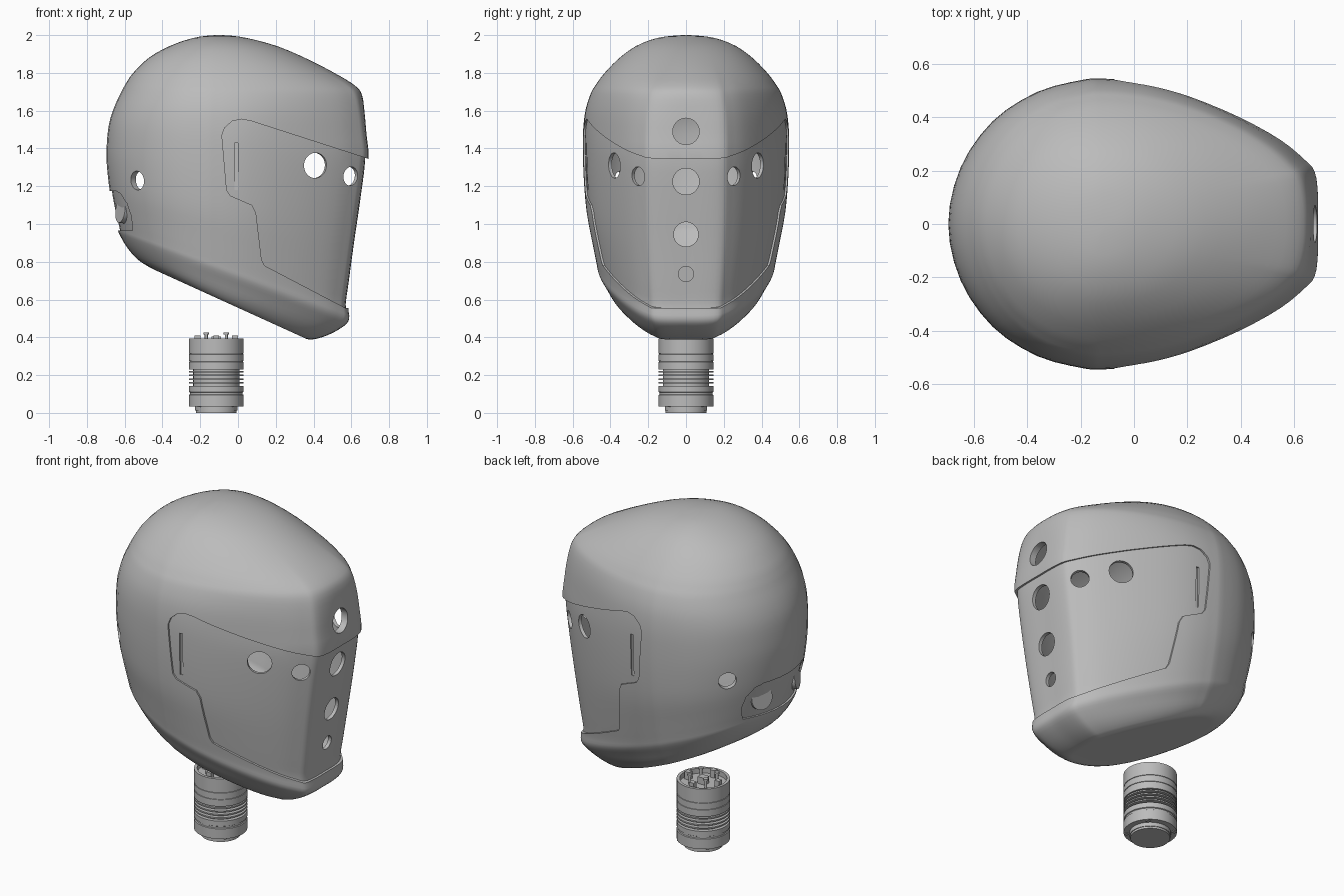
import bpy, bmesh, math
from mathutils import Vector, Matrix

cube = bpy.data.objects.get("Cube")
if cube:
    bpy.data.objects.remove(cube)

grey = bpy.data.materials.new("plain grey")
grey.use_nodes = True
COLOUR = (0.5, 0.5, 0.5, 1)
grey.diffuse_color = COLOUR
grey.node_tree.nodes["Principled BSDF"].inputs["Base Color"].default_value = COLOUR


def finish(name, bm):
    bmesh.ops.recalc_face_normals(bm, faces=bm.faces)
    mesh = bpy.data.meshes.new(name)
    bm.to_mesh(mesh)
    bm.free()
    mesh.materials.append(grey)
    ob = bpy.data.objects.new(name, mesh)
    bpy.context.collection.objects.link(ob)
    return ob


def activate(ob):
    bpy.ops.object.select_all(action='DESELECT')
    ob.select_set(True)
    bpy.context.view_layer.objects.active = ob


def smooth(ob, angle=35):
    activate(ob)
    bpy.ops.object.shade_smooth_by_angle(angle=math.radians(angle))


def cut(ob, cutter):
    mod = ob.modifiers.new("cut", 'BOOLEAN')
    mod.operation, mod.solver, mod.object = 'DIFFERENCE', 'EXACT', cutter
    activate(ob)
    bpy.ops.object.modifier_apply(modifier=mod.name)
    bpy.data.objects.remove(cutter)


def catmull(rows, steps):
    """Smooth curve through rows, whose first and last are only handles."""
    out = []
    for a, b, c, d in zip(rows, rows[1:], rows[2:], rows[3:]):
        for i in range(steps):
            t = i / steps
            out.append([q + t / 2 * (r - p + t * (2*p - 5*q + 4*r - s + t * (3*(q - r) + s - p)))
                        for p, q, r, s in zip(a, b, c, d)])
    return out + [list(rows[-2])]


# Half outline of the head seen from above: back, widest point, flat face
half = [(-1, 0), (-.92, .39), (-.71, .71), (-.42, .91), (-.12, .993), (0, 1), (.12, .988), (.25, .953),
        (.42, .875), (.64, .735), (.83, .575), (.94, .44), (.985, .36), (1, .2), (1, 0)]
half = catmull([(-.92, -.39)] + half + [(1, -.2)], 3)
OUTLINE = half + [(u, -v) for u, v in half[-2:0:-1]]

# Levels: back x, back z, front x, front z, half width
levels = [(-.43, .752, .335, .405, .32), (-.47, .772, .385, .388, .36), (-.535, .815, .475, .412, .40),
          (-.59, .88, .56, .46, .435), (-.63, .95, .588, .50, .465), (-.64, .985, .584, .56, .475),
          (-.66, 1.07, .60, .68, .495), (-.68, 1.18, .63, .90, .525), (-.695, 1.32, .662, 1.12, .54),
          (-.695, 1.42, .69, 1.345, .545), (-.683, 1.53, .68, 1.47, .543), (-.655, 1.62, .67, 1.59, .53),
          (-.617, 1.70, .656, 1.685, .502), (-.593, 1.745, .62, 1.732, .475), (-.555, 1.80, .535, 1.786, .435),
          (-.472, 1.88, .383, 1.866, .358), (-.36, 1.943, .212, 1.94, .265), (-.24, 1.984, .05, 1.984, .155),
          (-.14, 1.999, -.06, 1.999, .04)]
LEVELS = catmull([levels[0]] + levels + [(-.06, 1.999, -.14, 1.999, -.04)], 3)


def head_solid(name, sx=1.0, sy=1.0):
    bm = bmesh.new()
    rings = []
    for xb, zb, xf, zf, w in LEVELS:
        ring = []
        soft = min(max((zf - 1.4) / .45, 0), 1) ** 2  # the flat face fades into the round dome
        for u, v in OUTLINE:
            a = math.atan2(v, u)
            u, v = u + (math.cos(a) - u) * soft, v + (math.sin(a) - v) * soft
            mid = -.12
            x = mid + u * ((xf - mid) if u > 0 else (mid - xb))
            z = zb + (zf - zb) * (x - xb) / (xf - xb)
            ring.append(bm.verts.new((x, v * w, z)))
        rings.append(ring)
    n = len(OUTLINE)
    for low, high in zip(rings, rings[1:]):
        for i in range(n):
            j = (i + 1) % n
            bm.faces.new((low[i], low[j], high[j], high[i]))
    bm.faces.new(rings[0])
    crown = bm.verts.new((-.1, 0, 2))
    for i in range(n):
        bm.faces.new((rings[-1][i], rings[-1][(i + 1) % n], crown))
    bmesh.ops.scale(bm, vec=(sx, sy, sx), verts=bm.verts, space=Matrix.Translation((0, 0, -1.2)))
    return finish(name, bm)


def prism(name, points, start, span):
    bm = bmesh.new()
    face = bm.faces.new([bm.verts.new(Vector(p) + Vector(start)) for p in points])
    geo = bmesh.ops.extrude_face_region(bm, geom=[face])
    bmesh.ops.translate(bm, vec=span, verts=[g for g in geo["geom"] if isinstance(g, bmesh.types.BMVert)])
    return finish(name, bm)


def rod(name, centre, axis, radius, length, sides=40):
    bm = bmesh.new()
    turn = Vector(axis).to_track_quat('Z', 'Y').to_matrix().to_4x4()
    bmesh.ops.create_cone(bm, cap_ends=True, segments=sides, radius1=radius, radius2=radius,
                          depth=length, matrix=Matrix.Translation(centre) @ turn)
    return finish(name, bm)


def box(name, centre, size):
    bm = bmesh.new()
    bmesh.ops.create_cube(bm, size=1, matrix=Matrix.Translation(centre) @ Matrix.Diagonal((*size, 1)))
    return finish(name, bm)


# Helmet with recessed visor and back panel
helmet = head_solid("helmet")
visor = [(-.085, 1.47), (-.07, 1.51), (-.03, 1.545), (.02, 1.555), (.07, 1.545), (.69, 1.345),
         (1, 1.25), (1, .555), (.57, .555), (.14, .78), (.125, .81), (.095, 1.06), (.075, 1.10),
         (-.04, 1.15), (-.06, 1.18)]
back = [(-.26, .965), (-.28, 1.04), (-.27, 1.11), (-.23, 1.16), (-.18, 1.175)]
back += [(-y, z) for y, z in reversed(back)]
visor_cut = prism("visor_cutter", [(x, 0, z) for x, z in visor], (0, -1, 0), (0, 2, 0))
cut(visor_cut, head_solid("visor_core", .975, .982))
cut(helmet, visor_cut)
back_cut = prism("back_cutter", [(0, y, z) for y, z in back], (-1, 0, 0), (.6, 0, 0))
cut(back_cut, head_solid("back_core", .983, .983))
cut(helmet, back_cut)
cut(helmet, head_solid("cavity", .943, .943))

# Row of round openings down the face
for z, r in ((1.49, .07), (1.225, .07), (.945, .065), (.735, .04)):
    cut(helmet, rod("face_hole", (.65, 0, z), (1, 0, 0), r, .3))
# Paired side openings and visor slots
for side in (-1, 1):
    for x, y, z, ax, ay, r in ((.412, .385, 1.31, .45, .9, .067), (.613, .27, 1.253, .7, .7, .05),
                               (-.54, .375, 1.23, -.7, .7, .05)):
        cut(helmet, rod("side_hole", (x, side * y, z), (ax, side * ay, 0), r, .2))
    cut(helmet, box("slot_cutter", (-.01, side * .54, 1.305), (.018, .05, .25)))
smooth(helmet)

# Round pads on the back panel
for side, label in ((-1, "right"), (1, "left")):
    pad = rod("back_pad_" + label, (-.605, side * .16, 1.07), (-.92, side * .38, .12), .066, .04)
    smooth(pad)

# Neck connector turned from one profile
NECK_X = -.115
profile = [(0, 0), (.108, 0), (.108, .012), (.112, .012), (.112, .035), (.145, .035), (.145, .095),
           (.14, .098), (.14, .108), (.145, .111), (.145, .142), (.122, .142)]
for i in range(4):
    z = .155 + i * .02
    profile += [(.122, z), (.145, z), (.145, z + .008), (.122, z + .008)]
profile += [(.122, .23), (.145, .23), (.145, .27), (.142, .271), (.142, .274), (.145, .275),
            (.145, .31), (.142, .311), (.142, .314), (.145, .315), (.145, .395), (.128, .395),
            (.128, .365), (0, .365)]
bm = bmesh.new()
chain = [bm.verts.new((r, 0, z)) for r, z in profile]
edges = [bm.edges.new(pair) for pair in zip(chain, chain[1:])]
bmesh.ops.spin(bm, geom=chain + edges, axis=(0, 0, 1), cent=(0, 0, 0), angle=math.tau, steps=48)
bmesh.ops.remove_doubles(bm, verts=bm.verts, dist=.0002)
bmesh.ops.translate(bm, vec=(NECK_X, 0, 0), verts=bm.verts)
smooth(finish("neck_connector", bm))

# Pins, blocks and lower tabs around the connector
for i in range(4):
    a = math.tau * (i + .5) / 4
    c, s = math.cos(a), math.sin(a)
    smooth(rod("neck_pin", (NECK_X + .075 * c, .075 * s, .39), (0, 0, 1), .008, .06, 12))
    smooth(rod("neck_pin_head", (NECK_X + .075 * c, .075 * s, .421), (0, 0, 1), .014, .01, 12))
    box("neck_block", (NECK_X + .07 * (c - s), .07 * (c + s), .385), (.03, .03, .05))
    box("neck_tab", (NECK_X + .13 * c, .13 * s, .04), (.02, .02, .02))
box("neck_plug", (NECK_X, 0, .38), (.05, .04, .05))
